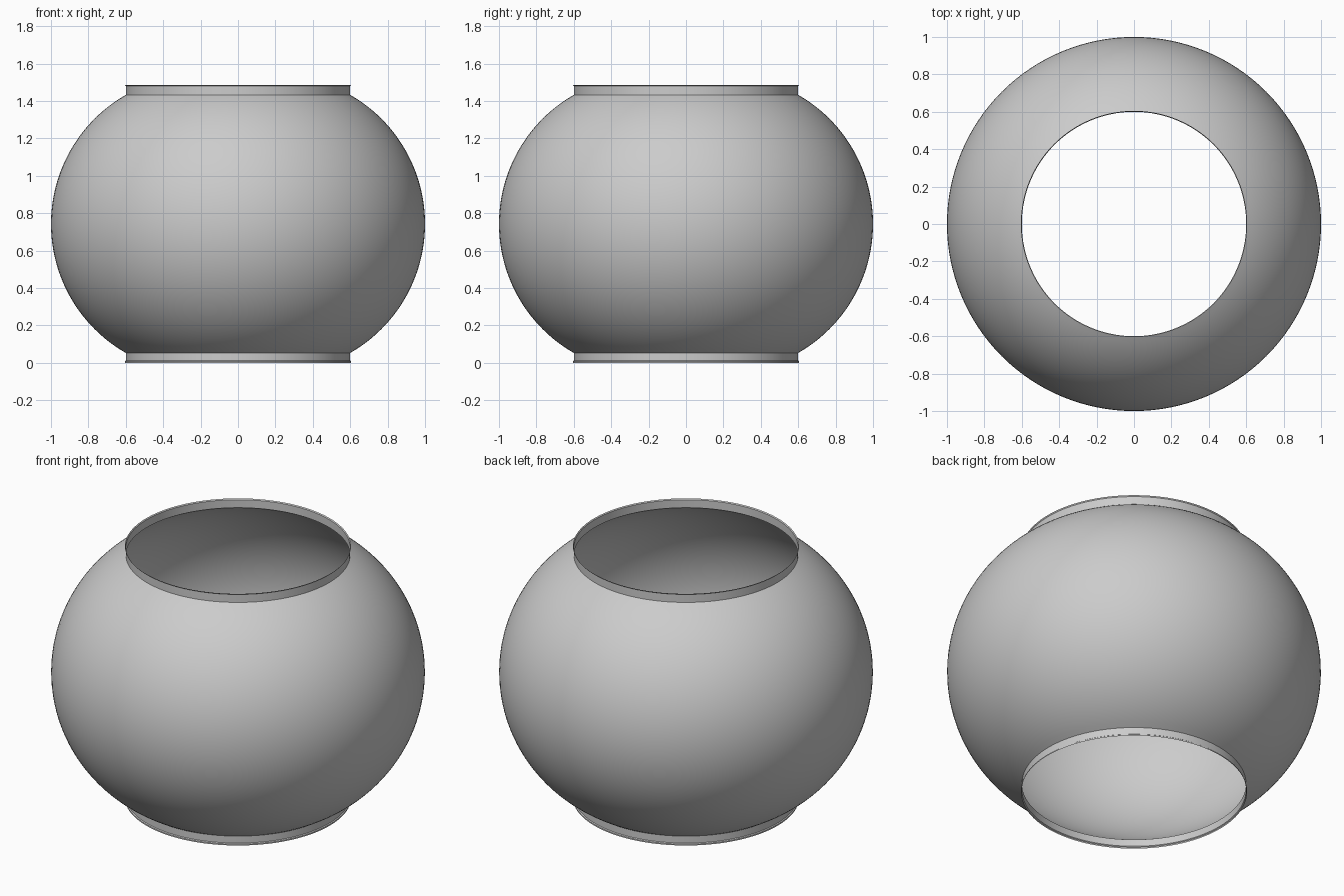
import bpy, bmesh, math

if "Cube" in bpy.data.objects:
    bpy.data.objects.remove(bpy.data.objects["Cube"])

grey = bpy.data.materials.new("plain grey")
grey.diffuse_color = (0.6, 0.6, 0.6, 1)
grey.use_nodes = True
grey.node_tree.nodes["Principled BSDF"].inputs["Base Color"].default_value = grey.diffuse_color
SEGMENTS = 128
MID = 0.743      # height of the widest ring
NECK = 0.69      # half height of the round body
ARC = 0.795      # radius of the side curve


def lathe(name, profile):
    """Revolve (radius, height) points, listed bottom to top, into an open shell."""
    bm = bmesh.new()
    rings = []
    for r, z in profile:
        rings.append([bm.verts.new((r * math.cos(a), r * math.sin(a), z))
                      for a in (2 * math.pi * i / SEGMENTS for i in range(SEGMENTS))])
    for low, high in zip(rings, rings[1:]):
        for i in range(SEGMENTS):
            j = (i + 1) % SEGMENTS
            bm.faces.new((low[i], low[j], high[j], high[i]))
    mesh = bpy.data.meshes.new(name)
    bm.to_mesh(mesh)
    bm.free()
    mesh.materials.append(grey)
    ob = bpy.data.objects.new(name, mesh)
    bpy.context.collection.objects.link(ob)
    bpy.context.view_layer.objects.active = ob
    ob.select_set(True)
    bpy.ops.object.shade_smooth_by_angle(angle=math.radians(30))
    ob.select_set(False)


# Round body: bulging side curve, open at both ends
limit = math.asin(NECK / ARC)
angles = [limit * (i / 24 - 1) for i in range(49)]
lathe("globe_body", [(1 - ARC + ARC * math.cos(t), MID + ARC * math.sin(t)) for t in angles])

# Short collars with slightly flared rims
neck_r = 1 - ARC + ARC * math.cos(limit)
lathe("bottom_collar", [(0.605, 0), (0.605, 0.008), (neck_r, 0.012), (neck_r, MID - NECK)])
lathe("top_collar", [(neck_r, MID + NECK), (neck_r, 2 * MID - 0.006), (0.605, 2 * MID)])
